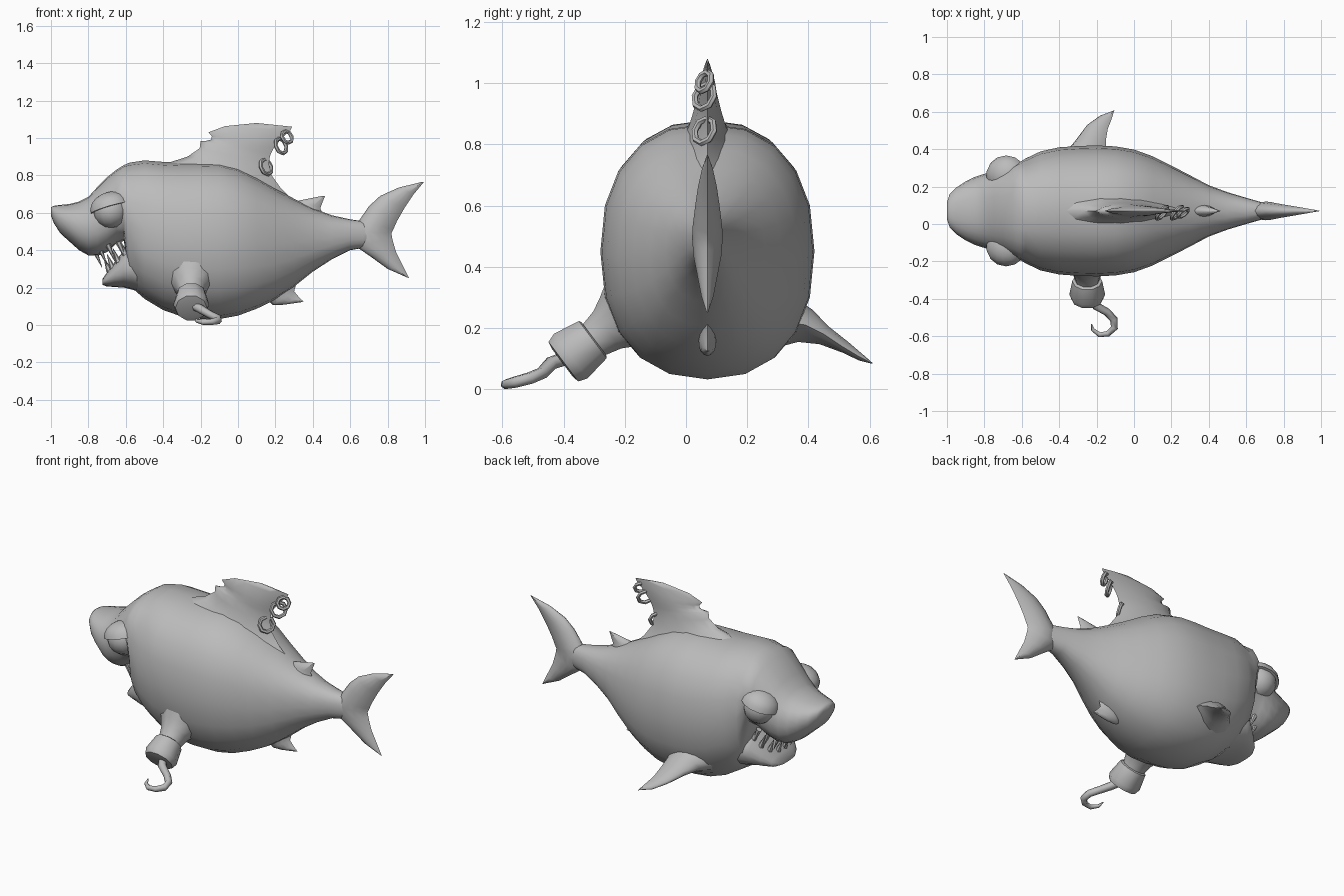
import bpy, bmesh, math
from mathutils import Vector, Matrix

if "Cube" in bpy.data.objects:
    bpy.data.objects.remove(bpy.data.objects["Cube"])

CY = 0.07                      # the fish's plane of symmetry
grey = bpy.data.materials.new("plain_grey")
grey.diffuse_color = (0.5, 0.5, 0.5, 1)
grey.use_nodes = True
grey.node_tree.nodes["Principled BSDF"].inputs["Base Color"].default_value = grey.diffuse_color


def finish(name, bm, angle=45):
    bmesh.ops.recalc_face_normals(bm, faces=bm.faces)
    me = bpy.data.meshes.new(name)
    bm.to_mesh(me)
    bm.free()
    ob = bpy.data.objects.new(name, me)
    bpy.context.collection.objects.link(ob)
    me.materials.append(grey)
    bpy.ops.object.select_all(action='DESELECT')
    ob.select_set(True)
    bpy.context.view_layer.objects.active = ob
    bpy.ops.object.shade_smooth_by_angle(angle=math.radians(angle))
    return ob


def loft(name, rings, angle=45):
    """Skin a list of equal-length point rings and cap both ends."""
    bm = bmesh.new()
    vs = [[bm.verts.new(p) for p in r] for r in rings]
    n = len(vs[0])
    for a, b in zip(vs, vs[1:]):
        for i in range(n):
            j = (i + 1) % n
            bm.faces.new((a[i], a[j], b[j], b[i]))
    bm.faces.new(vs[0])
    bm.faces.new(vs[-1])
    return finish(name, bm, angle)


def body_ring(x, top, bot, hw, n=20, power=2.3):
    """Slightly boxy oval cross-section across the body."""
    pts = []
    for i in range(n):
        a = math.tau * i / n
        c, s = math.cos(a), math.sin(a)
        pts.append((x, CY + hw * math.copysign(abs(c) ** (2 / power), c),
                    (top + bot) / 2 + (top - bot) / 2 * math.copysign(abs(s) ** (2 / power), s)))
    return pts


def fin(name, sections, normal=(0, 1, 0)):
    """Each section: leading point, trailing point, half thickness."""
    nrm = Vector(normal).normalized()
    half = [(.08, .5), (.25, .88), (.45, 1), (.68, .8), (.88, .38)]
    prof = [(0, 0)] + half + [(1, 0)] + [(u, -w) for u, w in reversed(half)]
    rings = []
    for lead, trail, t in sections:
        a, b = Vector(lead), Vector(trail)
        rings.append([a.lerp(b, u) + nrm * t * w for u, w in prof])
    return loft(name, rings, 75)


def flat_fin(name, rows):
    """Fin lying in the symmetry plane, rows of lead x,z, trail x,z, thickness."""
    return fin(name, [((a, CY, b), (c, CY, d), t) for a, b, c, d, t in rows])


# Body with snout: x, top, bottom, half width
loft("body", [body_ring(*s) for s in (
    (-1.0, .63, .585, .045), (-.985, .637, .545, .09), (-.95, .642, .49, .125),
    (-.9, .647, .445, .158), (-.85, .66, .40, .182), (-.8, .685, .372, .198),
    (-.75, .74, .37, .21), (-.7, .79, .39, .222), (-.65, .83, .435, .24),
    (-.61, .855, .45, .262), (-.58, .868, .21, .28), (-.5, .88, .14, .318),
    (-.4, .872, .08, .34), (-.3, .868, .045, .347), (-.2, .868, .033, .35),
    (-.1, .865, .032, .345), (0, .84, .05, .328), (.1, .79, .087, .292),
    (.2, .73, .135, .242), (.3, .675, .205, .19), (.4, .625, .285, .137),
    (.5, .587, .35, .1), (.6, .565, .4, .07), (.67, .555, .412, .05),
    (.75, .53, .44, .03))], 75)

# Lower jaw
loft("lower_jaw", [body_ring(*s) for s in (
    (-.725, .245, .215, .08), (-.705, .275, .207, .122), (-.66, .335, .203, .165),
    (-.61, .40, .2, .205), (-.57, .44, .19, .225), (-.5, .42, .17, .215))], 60)

# Teeth around the jaw arcs
bm = bmesh.new()
for i in range(8):
    a = math.pi * (i / 7 - .5)
    for upper in (True, False):
        if upper:
            base = Vector((-.64 - .14 * math.cos(a), CY + .145 * math.sin(a),
                           .415 + .03 * abs(math.sin(a))))
            tip = base + Vector((.05, 0, -.115))
        else:
            base = Vector((-.60 - .09 * math.cos(a), CY + .14 * math.sin(a),
                           .375 - .09 * math.cos(a)))
            tip = base + Vector((-.03, 0, .075))
        d = tip - base
        m = Matrix.Translation((base + tip) / 2) @ d.to_track_quat('Z', 'Y').to_matrix().to_4x4()
        bmesh.ops.create_cone(bm, cap_ends=True, segments=6, radius1=.017, radius2=.001,
                              depth=d.length, matrix=m)
finish("teeth", bm)

# Tail fin
flat_fin("tail_fin", (
    (.90, .256, .915, .25, .003), (.80, .30, .885, .31, .02), (.71, .365, .845, .39, .034),
    (.63, .42, .825, .46, .046), (.61, .50, .82, .49, .05), (.645, .555, .83, .51, .048),
    (.70, .635, .85, .555, .04), (.76, .69, .89, .625, .031), (.86, .735, .94, .70, .018),
    (.98, .764, .995, .766, .002)))

# Dorsal fin with a bite in its front edge
flat_fin("dorsal_fin", (
    (-.50, .80, .30, .66, .15), (-.38, .865, .23, .73, .095), (-.27, .90, .18, .80, .062),
    (-.205, .945, .165, .86, .046), (-.20, .985, .168, .89, .037), (-.17, .985, .175, .915, .034),
    (-.142, .992, .19, .945, .03), (-.14, 1.01, .21, .97, .027), (-.158, 1.03, .235, 1.0, .022),
    (-.07, 1.063, .28, 1.04, .011), (.1, 1.08, .29, 1.06, .003)))

# Small back and belly fins
flat_fin("rear_back_fin", ((.30, .62, .46, .57, .04), (.325, .665, .44, .625, .027),
                           (.45, .69, .465, .69, .002)))
flat_fin("belly_fin", ((.15, .14, .31, .215, .03), (.185, .108, .30, .18, .027),
                       (.24, .108, .325, .15, .016), (.34, .122, .35, .126, .002)))

# Side fin
fin("side_fin", (
    ((-.42, .32, .21), (-.12, .32, .22), .09), ((-.36, .39, .205), (-.15, .39, .21), .058),
    ((-.31, .45, .175), (-.15, .45, .18), .033), ((-.25, .53, .135), (-.14, .51, .14), .02),
    ((-.18, .58, .1), (-.12, .56, .11), .012), ((-.11, .605, .086), (-.105, .61, .085), .002)),
    (0, .45, 1))

# Arm stump and cuff
axis = Vector((0, -.8, -.6)).normalized()
turn = axis.to_track_quat('Z', 'Y').to_matrix().to_4x4()


def turned(name, origin, rows, n=10):
    m = Matrix.Translation(origin) @ turn
    return loft(name, [[m @ Vector((r * math.cos(math.tau * i / n), r * math.sin(math.tau * i / n), h))
                        for i in range(n)] for h, r in rows])


turned("arm_stump", (-.25, -.345, .128), ((-.2, .135), (-.155, .105), (-.11, .08), (-.05, .064), (0, .06)))
turned("cuff", (-.25, -.353, .126), ((-.065, .07), (-.06, .08), (.03, .096), (.06, .085), (.065, .06)))

# Hook as a tapering tube
cu = bpy.data.curves.new("hook", 'CURVE')
cu.dimensions = '3D'
cu.bevel_depth = .021
cu.bevel_resolution = 1
cu.use_fill_caps = True
path = ((-.235, -.38, .105, 1.2), (-.2, -.44, .085, 1.1), (-.145, -.47, .053, 1), (-.108, -.51, .036, 1),
        (-.105, -.555, .024, .95), (-.14, -.587, .017, .8), (-.185, -.592, .015, .7),
        (-.22, -.565, .022, .5), (-.228, -.535, .035, .15))
sp = cu.splines.new('POLY')
sp.points.add(len(path) - 1)
for p, (x, y, z, r) in zip(sp.points, path):
    p.co, p.radius = (x, y, z, 1), r
cu.materials.append(grey)
bpy.context.collection.objects.link(bpy.data.objects.new("hook", cu))

# Eyes with heavy half-round lids
for side, word in ((1, "far"), (-1, "near")):
    c = Vector((-.68, CY + side * .19, .612))
    bm = bmesh.new()
    bmesh.ops.create_uvsphere(bm, u_segments=12, v_segments=8, radius=.095,
                              matrix=Matrix.Translation(c))
    finish(word + "_eye", bm)
    bm = bmesh.new()
    bmesh.ops.create_uvsphere(bm, u_segments=14, v_segments=10, radius=.113)
    bmesh.ops.bisect_plane(bm, geom=bm.verts[:] + bm.edges[:] + bm.faces[:],
                           plane_co=(0, 0, 0), plane_no=(0, 0, 1), clear_inner=True)
    bmesh.ops.holes_fill(bm, edges=[e for e in bm.edges if e.is_boundary])
    bmesh.ops.scale(bm, verts=bm.verts, vec=(1, .95, .76))
    bm.transform(Matrix.Translation(c + Vector((0, 0, .014)))
                 @ Matrix.Rotation(-.28, 4, 'Y') @ Matrix.Rotation(side * .12, 4, 'X'))
    finish(word + "_eyelid", bm, 40)

# Rings pierced through the dorsal fin's rear edge
for i, (x, z, r, nrm) in enumerate(((.15, .845, .042, (1, -.9, .45)), (.23, .957, .042, (1, -.9, .45)),
                                    (.262, 1.005, .033, (.8, -1, .5)))):
    q = Vector(nrm).to_track_quat('Z', 'Y').to_matrix()
    rings = []
    n = 8
    bm = bmesh.new()
    for k in range(n):
        a = math.tau * k / n
        rings.append([bm.verts.new(Vector((x, CY - .01, z)) + q @ Vector((
            (r + .011 * math.cos(b)) * math.cos(a), (r + .011 * math.cos(b)) * math.sin(a),
            .011 * math.sin(b)))) for b in (math.tau * m / 6 for m in range(6))])
    for k in range(n):
        a, b = rings[k], rings[(k + 1) % n]
        for m in range(6):
            bm.faces.new((a[m], a[(m + 1) % 6], b[(m + 1) % 6], b[m]))
    finish("fin_ring_%d" % (i + 1), bm)
